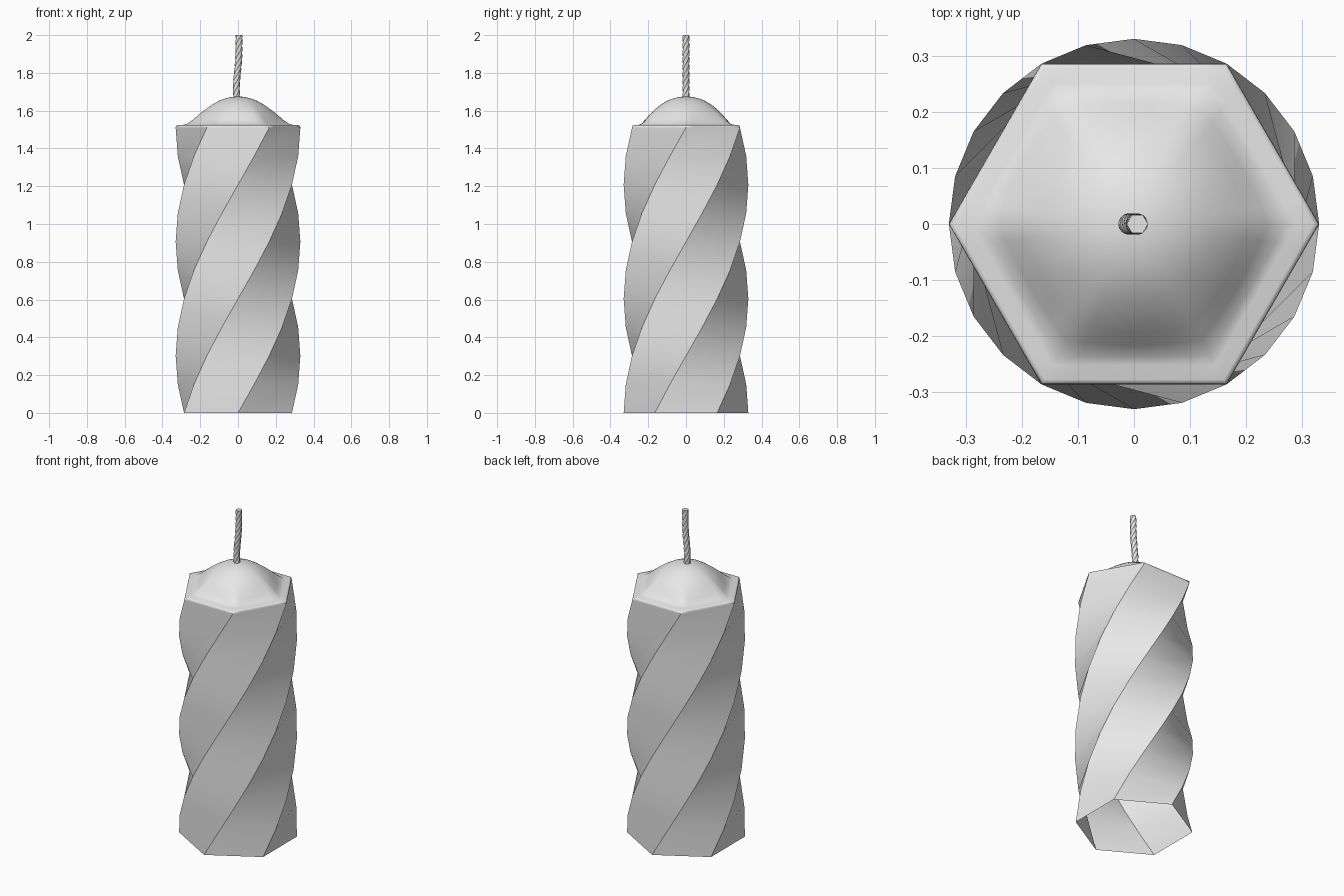
import bpy
import bmesh
from math import sin, cos, pi, radians

cube = bpy.data.objects.get("Cube")
if cube:
    bpy.data.objects.remove(cube, do_unlink=True)

RADIUS = 0.33
BODY_TOP = 1.51

wax = bpy.data.materials.new("pale_grey_wax")
wax.use_nodes = True
wax.diffuse_color = (0.8, 0.8, 0.8, 1)
wax.node_tree.nodes["Principled BSDF"].inputs["Base Color"].default_value = (0.8, 0.8, 0.8, 1)


def loft(name, rings, close_top=False, angle=35):
    """Skin a stack of equal-sized rings of points, bottom to top."""
    bm = bmesh.new()
    rows = [[bm.verts.new(p) for p in ring] for ring in rings]
    n = len(rows[0])
    for low, high in zip(rows, rows[1:]):
        for i in range(n):
            j = (i + 1) % n
            bm.faces.new((low[i], low[j], high[j], high[i]))
    if close_top:
        bm.faces.new(rows[-1])
    mesh = bpy.data.meshes.new(name)
    bm.to_mesh(mesh)
    bm.free()
    mesh.materials.append(wax)
    obj = bpy.data.objects.new(name, mesh)
    bpy.context.collection.objects.link(obj)
    bpy.ops.object.select_all(action="DESELECT")
    obj.select_set(True)
    bpy.context.view_layer.objects.active = obj
    bpy.ops.object.shade_smooth_by_angle(angle=radians(angle))
    return obj


def hexagon(radius, z, turn, x=0.0):
    return [(x + radius * cos(turn + i * pi / 3), radius * sin(turn + i * pi / 3), z)
            for i in range(6)]


# Twisted six-sided body, open underneath
STEPS = 10
loft("candle_body", [hexagon(RADIUS, BODY_TOP * s / STEPS, radians(-90 + 15 * s))
                     for s in range(STEPS + 1)])


# Domed top: hexagonal softened rim blending into a round bell
def cap_ring(scale, z, roundness):
    ring = []
    for i in range(48):
        a = i * pi / 24
        edge = RADIUS * cos(pi / 6) / cos(a % (pi / 3) - pi / 6)
        r = scale * (edge + (RADIUS * 0.93 - edge) * roundness)
        ring.append((r * cos(a), r * sin(a), z))
    return ring


CAP = [(1.0, 1.51, 0), (0.997, 1.517, 0), (0.988, 1.521, 0), (0.97, 1.523, 0),
       (0.88, 1.525, 0), (0.82, 1.531, 0.1), (0.74, 1.552, 0.3), (0.65, 1.58, 0.5),
       (0.55, 1.607, 0.7), (0.44, 1.632, 0.85), (0.33, 1.652, 1), (0.22, 1.665, 1),
       (0.11, 1.673, 1), (0.02, 1.675, 1)]
loft("candle_top", [cap_ring(*row) for row in CAP], close_top=True, angle=60)

# Twisted wick, swaying slightly sideways
WICK_STEPS = 32
wick = []
for s in range(WICK_STEPS + 1):
    t = s / WICK_STEPS
    sway = -0.006 + 0.012 * t - 0.007 * sin(2 * pi * t) * (1 - t)
    wick.append(hexagon(0.019, 1.66 + 0.34 * t, radians(540 * t), sway))
loft("wick", wick, close_top=True)
